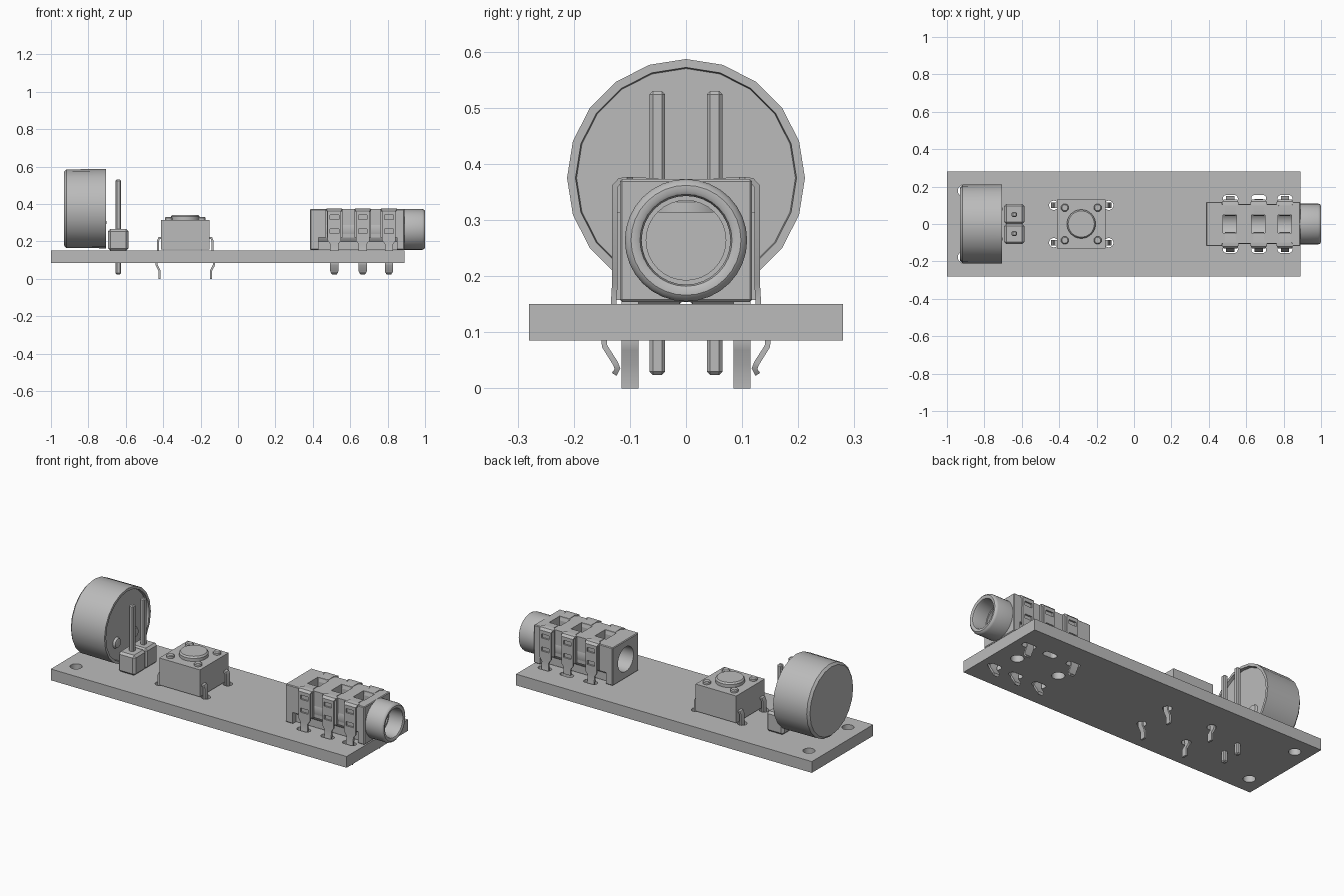
import bpy, bmesh, math
from mathutils import Vector, Matrix

if "Cube" in bpy.data.objects:
    bpy.data.objects.remove(bpy.data.objects["Cube"], do_unlink=True)

grey = bpy.data.materials.new("plain grey")
grey.use_nodes = True
grey.diffuse_color = (0.5, 0.5, 0.5, 1)
grey.node_tree.nodes["Principled BSDF"].inputs["Base Color"].default_value = (0.5, 0.5, 0.5, 1)


def finish(name, bm, smooth=False):
    bmesh.ops.recalc_face_normals(bm, faces=bm.faces)
    mesh = bpy.data.meshes.new(name)
    bm.to_mesh(mesh)
    bm.free()
    mesh.materials.append(grey)
    ob = bpy.data.objects.new(name, mesh)
    bpy.context.collection.objects.link(ob)
    activate(ob)
    if smooth:
        bpy.ops.object.shade_smooth_by_angle(angle=math.radians(35))
    return ob


def activate(ob):
    bpy.ops.object.select_all(action="DESELECT")
    ob.select_set(True)
    bpy.context.view_layer.objects.active = ob


def apply(ob, mod):
    activate(ob)
    bpy.ops.object.modifier_apply(modifier=mod.name)


def bevel(ob, width, segments=1):
    mod = ob.modifiers.new("bevel", "BEVEL")
    mod.width, mod.segments = width, segments
    apply(ob, mod)


def box(name, x, y, z):
    """Box given as (low, high) pairs."""
    bm = bmesh.new()
    size = [b - a for a, b in (x, y, z)]
    mid = [(a + b) / 2 for a, b in (x, y, z)]
    bmesh.ops.create_cube(bm, size=1, matrix=Matrix.Translation(mid) @ Matrix.Diagonal((*size, 1)))
    return finish(name, bm)


def lathe(name, profile, centre, axis="Z", steps=32, closed=False):
    """Spin (along, radius) points about an axis."""
    bm = bmesh.new()
    if axis == "X":
        place = lambda a, r: Vector((a, 0, r))
        turn = Vector((1, 0, 0))
    else:
        place = lambda a, r: Vector((r, 0, a))
        turn = Vector((0, 0, 1))
    verts = [bm.verts.new(place(a, r)) for a, r in profile]
    edges = [bm.edges.new(p) for p in zip(verts, verts[1:])]
    if closed:
        edges.append(bm.edges.new((verts[-1], verts[0])))
    bmesh.ops.spin(bm, geom=verts + edges, axis=turn, cent=(0, 0, 0), angle=math.tau, steps=steps)
    bmesh.ops.remove_doubles(bm, verts=bm.verts, dist=1e-5)
    bmesh.ops.translate(bm, verts=bm.verts, vec=centre)
    return finish(name, bm, True)


def rod(name, low, high, radius, centre, axis="Z", steps=24):
    return lathe(name, [(low, 0), (low, radius), (high, radius), (high, 0)], centre, axis, steps)


def cut(ob, cutters):
    for c in cutters:
        c.hide_render = True
        mod = ob.modifiers.new("cut", "BOOLEAN")
        mod.operation, mod.solver, mod.object = "DIFFERENCE", "EXACT", c
        apply(ob, mod)
        bpy.data.objects.remove(c, do_unlink=True)


def strip(name, rows, place, thick):
    """Bent sheet metal from (out, z, half width) rows."""
    bm = bmesh.new()
    pairs = [[bm.verts.new(place(o, z, s * w)) for s in (-1, 1)] for o, z, w in rows]
    for (a, b), (c, d) in zip(pairs, pairs[1:]):
        bm.faces.new((a, b, d, c))
    ob = finish(name, bm)
    mod = ob.modifiers.new("thickness", "SOLIDIFY")
    mod.thickness, mod.offset = thick, 0
    apply(ob, mod)
    bpy.ops.object.shade_smooth_by_angle(angle=math.radians(35))
    return ob


SIDES = (-1, 1)
CLIPS = (0.515, 0.667, 0.807)
BUTTON_X = -0.282

# Circuit board with mounting holes, leg holes and slots
board = box("board", (-1, 0.89), (-0.28, 0.28), (0.085, 0.15))
holes = [rod("hole", 0, 0.3, 0.032, (-0.91, s * 0.178, 0)) for s in SIDES]
holes += [rod("hole", 0, 0.3, 0.034, (x, 0, 0)) for x in (0.5, 0.77)]
for s in SIDES:
    for x in CLIPS:
        slot = box("slot", (x - 0.04, x + 0.04), (s * 0.135 - 0.02, s * 0.135 + 0.02), (0, 0.3))
        bevel(slot, 0.018, 3)
        holes.append(slot)
    for t in SIDES:
        holes.append(rod("hole", 0, 0.3, 0.025, (BUTTON_X + t * 0.147, s * 0.1, 0)))
cut(board, holes)

# Buzzer drum lying on its side, with a recessed back
lathe("buzzer", [(-0.93, 0), (-0.93, 0.197), (-0.918, 0.21), (-0.705, 0.212),
                 (-0.705, 0.197), (-0.722, 0.195), (-0.722, 0)], (0, 0, 0.375), "X", 20)
for s in SIDES:
    lathe("buzzer_solder", [(-0.722, 0.032), (-0.71, 0.026), (-0.702, 0)],
          (0, s * 0.08, 0.3), "X", 16)

# Two pin header
for s in SIDES:
    block = box("header_block", (-0.695, -0.586), sorted((0, s * 0.107)), (0.15, 0.266))
    mod = block.modifiers.new("corners", "BEVEL")
    mod.width, mod.segments = 0.012, 1
    apply(block, mod)
    pin = box("header_pin", (-0.654, -0.626), (s * 0.051 - 0.014, s * 0.051 + 0.014), (0.024, 0.53))
    bevel(pin, 0.006)

# Push button
box("button_body", (BUTTON_X - 0.13, BUTTON_X + 0.13), (-0.13, 0.13), (0.158, 0.314))
lathe("button_cap", [(0.31, 0), (0.31, 0.077), (0.332, 0.077), (0.341, 0.07), (0.341, 0)],
      (BUTTON_X, 0, 0))
for s in SIDES:
    for t in SIDES:
        lathe("button_rivet", [(0.31, 0.021), (0.325, 0.021), (0.33, 0.016), (0.33, 0)],
              (BUTTON_X + t * 0.088, s * 0.087, 0), steps=16)
        rows = [(0.125, 0.22, 0.015), (0.14, 0.218, 0.015), (0.145, 0.205, 0.015),
                (0.145, 0.13, 0.015), (0.155, 0.09, 0.015), (0.152, 0.07, 0.015),
                (0.138, 0.045, 0.015), (0.137, 0, 0.015)]
        strip("button_leg", rows,
              lambda o, z, w: (BUTTON_X + t * o, s * 0.1 + w, z), 0.011)

# Audio socket housing: open lower sides, top windows and a through bore
housing = box("socket_housing", (0.385, 0.89), (-0.118, 0.118), (0.154, 0.373))
bevel(housing, 0.004)
cutters = [rod("bore", 0.3, 1, 0.071, (0, 0, 0.264), "X", 32)]
for x in CLIPS:
    cutters.append(box("window", (x - 0.038, x + 0.034), (-0.047, 0.047), (0.28, 0.4)))
for s in SIDES:
    cutters.append(box("opening", (0.43, 0.85), sorted((s * 0.085, s * 0.2)), (0.1, 0.22)))
    for a, b in zip((0.43,) + CLIPS, CLIPS + (0.85,)):
        if b - a > 0.06:
            cutters.append(box("gap", (a + 0.045, b - 0.045), sorted((s * 0.105, s * 0.2)), (0.2, 0.4)))
cut(housing, cutters)
lathe("socket_sleeve", [(0.41, 0.071), (0.41, 0.108), (0.87, 0.108), (0.87, 0.071)],
      (0, 0, 0.264), "X", 32, True)
sleeve = bpy.data.objects["socket_sleeve"]
cut(sleeve, [box("window", (x - 0.038, x + 0.034), (-0.047, 0.047), (0.28, 0.4)) for x in CLIPS])

# Round socket mouth with a softened rim
lathe("socket_mouth", [(0.88, 0.071), (0.88, 0.109), (0.985, 0.109), (0.995, 0.105), (1, 0.098),
                       (1, 0.088), (0.996, 0.082), (0.985, 0.079), (0.91, 0.079), (0.91, 0.071)],
      (0, 0, 0.264), "X", 32, True)

# Sprung contact clips folded over the housing, with legs through the board
for s in SIDES:
    for x in CLIPS:
        rows = [(0.047, 0.35, 0.028), (0.052, 0.37, 0.028), (0.095, 0.372, 0.03),
                (0.105, 0.372, 0.042), (0.118, 0.37, 0.042), (0.127, 0.36, 0.036),
                (0.127, 0.205, 0.036), (0.127, 0.185, 0.022), (0.129, 0.15, 0.022)]
        if not (s > 0 and x == CLIPS[1]):
            rows += [(0.137, 0.11, 0.022), (0.146, 0.088, 0.022), (0.145, 0.075, 0.022),
                     (0.126, 0.045, 0.022), (0.122, 0.035, 0.02), (0.128, 0.025, 0.012)]
        clip = strip("contact_clip", rows, lambda o, z, w: (x + w, s * o, z), 0.01)
        cut(clip, [box("slit", (x - 0.024, x + 0.024), sorted((s * 0.121, s * 0.2)),
                       (z - 0.012, z + 0.012)) for z in (0.33, 0.255)])
